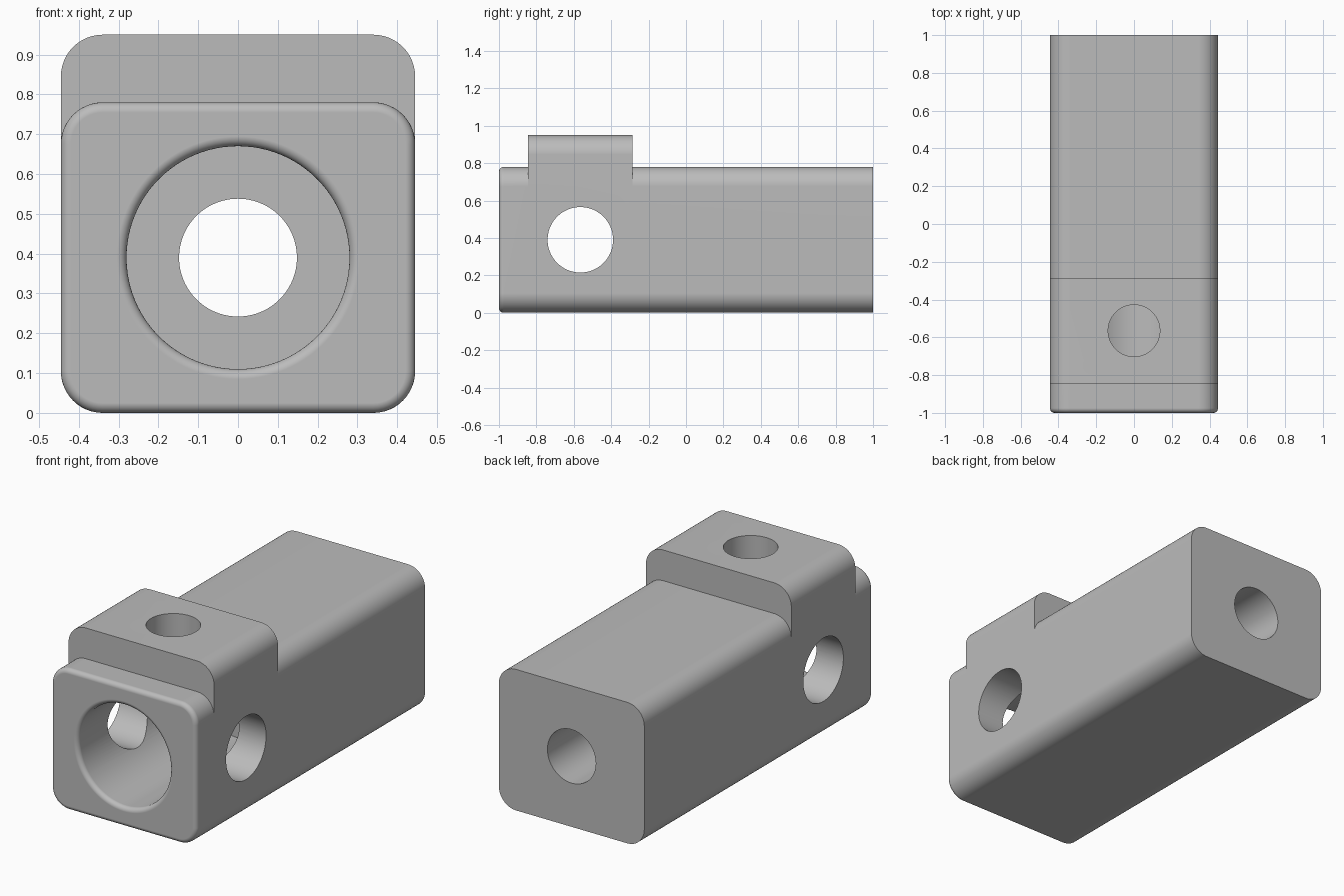
import bpy, bmesh
from math import sin, cos, pi
from mathutils import Matrix

cube = bpy.data.objects.get("Cube")
if cube:
    bpy.data.objects.remove(cube, do_unlink=True)

HALF, LOW, HIGH = 0.445, 0.78, 0.95      # half width, bar top, raised top
R, FILLET = 0.105, 0.025                 # corner radius, front edge fillet
HOLE_Y, AXIS_Z = -0.565, 0.39            # cross hole position, bore height

grey = bpy.data.materials.new("plain grey")
grey.use_nodes = True
grey.diffuse_color = (0.5, 0.5, 0.5, 1)
grey.node_tree.nodes["Principled BSDF"].inputs["Base Color"].default_value = (0.5, 0.5, 0.5, 1)


def make_object(name, bm):
    bmesh.ops.remove_doubles(bm, verts=bm.verts, dist=1e-5)
    bmesh.ops.recalc_face_normals(bm, faces=bm.faces)
    mesh = bpy.data.meshes.new(name)
    bm.to_mesh(mesh)
    bm.free()
    mesh.materials.append(grey)
    obj = bpy.data.objects.new(name, mesh)
    bpy.context.collection.objects.link(obj)
    return obj


def loft(name, rings):
    """Skin closed rings of equal length and cap both ends."""
    bm = bmesh.new()
    loops = [[bm.verts.new(p) for p in ring] for ring in rings]
    n = len(loops[0])
    for a, b in zip(loops, loops[1:]):
        for i in range(n):
            j = (i + 1) % n
            bm.faces.new((a[i], a[j], b[j], b[i]))
    bm.faces.new(loops[0])
    bm.faces.new(loops[-1])
    return make_object(name, bm)


def section(y, top, inset=0.0, steps=12):
    """Rounded rectangle, with side points where the raised block begins."""
    w, r, shoulder = HALF - R, R - inset, LOW - R
    right = []
    for k in range(steps + 1):
        t = -pi / 2 + k * pi / 2 / steps
        right.append((w + r * cos(t), y, R + r * sin(t)))
    right.append((w + r, y, shoulder))
    for k in range(steps + 1):
        t = k * pi / 2 / steps
        right.append((w + r * cos(t), y, top - R + r * sin(t)))
    return right + [(-x, yy, z) for x, yy, z in reversed(right)]


def circle(y, r, n=96):
    return [(r * cos(2 * pi * k / n), y, AXIS_Z + r * sin(2 * pi * k / n)) for k in range(n)]


# Square bar with filleted front edge and raised block
rings = []
for k in range(7):
    t = k * pi / 12
    rings.append(section(-1 + FILLET * (1 - sin(t)) if k == 0 else -1 + FILLET * (1 - cos(t)),
                         LOW, FILLET * (1 - sin(t))) if k else section(-1, LOW, FILLET))
for y, top in ((-0.845, LOW), (-0.845, HIGH), (-0.285, HIGH), (-0.285, LOW), (1, LOW)):
    rings.append(section(y, top))
body = loft("connector_body", rings)

# Stepped bore with a rounded mouth, running the full length
bore = [circle(-1.05, 0.28 + FILLET)]
for k in range(7):
    t = pi / 2 - k * pi / 12
    bore.append(circle(-1 + FILLET * (1 - sin(t)), 0.28 + FILLET * (1 - cos(t))))
bore += [circle(0.0, 0.28), circle(0.0, 0.148), circle(1.05, 0.148)]
cutters = [loft("bore_cutter", bore)]


# Cross hole through both sides, and screw hole from the top into the bore
def cylinder(name, r, depth, matrix):
    bm = bmesh.new()
    bmesh.ops.create_cone(bm, cap_ends=True, segments=96, radius1=r, radius2=r,
                          depth=depth, matrix=matrix)
    return make_object(name, bm)


cutters.append(cylinder("cross_hole_cutter", 0.175, 1.2,
                        Matrix.Translation((0, HOLE_Y, AXIS_Z)) @ Matrix.Rotation(pi / 2, 4, "Y")))
cutters.append(cylinder("top_hole_cutter", 0.137, 0.7,
                        Matrix.Translation((0, HOLE_Y, AXIS_Z + 0.35))))

bpy.ops.object.select_all(action="DESELECT")
body.select_set(True)
bpy.context.view_layer.objects.active = body
for cutter in cutters:
    cutter.hide_render = True
    mod = body.modifiers.new("cut", "BOOLEAN")
    mod.operation, mod.solver, mod.object = "DIFFERENCE", "EXACT", cutter
    bpy.ops.object.modifier_apply(modifier=mod.name)
    bpy.data.objects.remove(cutter, do_unlink=True)

# Smooth rounds, crisp edges
bpy.ops.object.shade_smooth_by_angle(angle=pi / 6)
normals = body.modifiers.new("flat_face_normals", "WEIGHTED_NORMAL")
normals.keep_sharp = True
